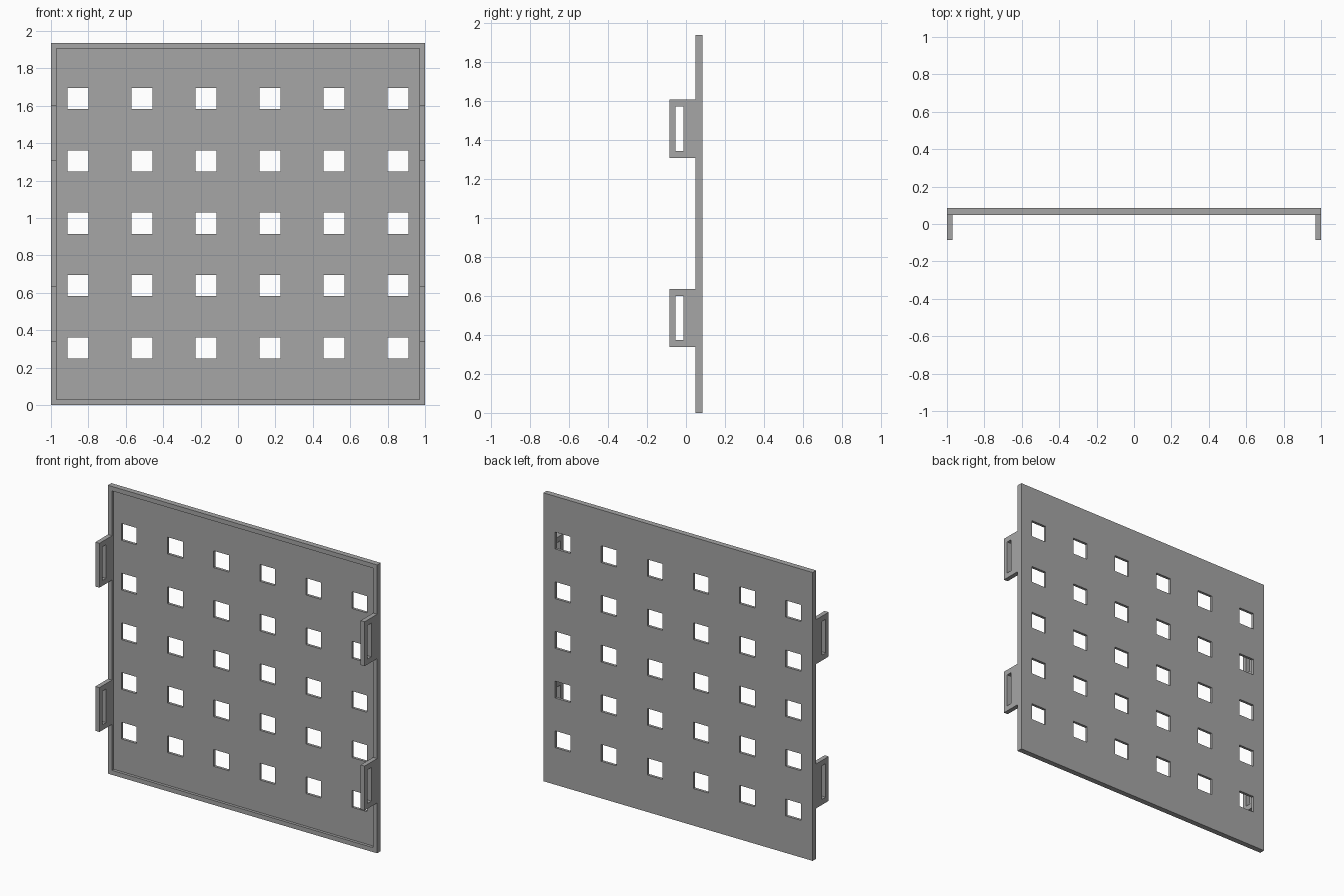
import bpy
import bmesh
from mathutils import Matrix, Vector

if "Cube" in bpy.data.objects:
    bpy.data.objects.remove(bpy.data.objects["Cube"], do_unlink=True)

W, H = 1.0, 1.936            # half width, height
FRONT, BACK = 0.048, 0.085   # rim depth range
SHEET = 0.067                # front of the thin sheet
RIM = 0.03

grey = bpy.data.materials.new("plain_grey")
grey.use_nodes = True
colour = (0.38, 0.38, 0.38, 1)
grey.diffuse_color = colour
grey.node_tree.nodes["Principled BSDF"].inputs["Base Color"].default_value = colour


def boxes(name, ranges):
    """One object made of boxes, each given by its low and high corner."""
    bm = bmesh.new()
    for low, high in ranges:
        low, high = Vector(low), Vector(high)
        place = Matrix.Translation((low + high) / 2) @ Matrix.Diagonal((high - low).to_4d())
        bmesh.ops.create_cube(bm, size=1, matrix=place)
    mesh = bpy.data.meshes.new(name)
    bm.to_mesh(mesh)
    bm.free()
    mesh.materials.append(grey)
    ob = bpy.data.objects.new(name, mesh)
    bpy.context.collection.objects.link(ob)
    return ob


def cut(target, ranges):
    """Cut boxes out of the target and discard the cutter."""
    cutter = boxes("cutter", ranges)
    cutter.hide_render = True
    mod = target.modifiers.new("cut", "BOOLEAN")
    mod.operation, mod.solver, mod.object = "DIFFERENCE", "EXACT", cutter
    bpy.context.view_layer.objects.active = target
    bpy.ops.object.modifier_apply(modifier=mod.name)
    bpy.data.objects.remove(cutter, do_unlink=True)


# Panel with a raised rim around the recessed front
panel = boxes("panel", [((-W, FRONT, 0), (W, BACK, H))])
cut(panel, [((-W + RIM, -1, RIM), (W - RIM, SHEET, H - RIM))])

# Regular grid of square holes
half = 0.0565
holes = []
for col in range(6):
    for row in range(5):
        x = (col - 2.5) * 0.3425
        z = 0.972 + (row - 2) * 0.3335
        holes.append(((x - half, 0, z - half), (x + half, 1, z + half)))
cut(panel, holes)

# Slotted tabs on both side edges
for side, sign in (("left", 1), ("right", -1)):
    inner, outer = sorted((sign * (W - RIM), sign * W))
    for level, z in (("lower", 0.338), ("upper", 1.307)):
        tab = boxes(f"{side}_{level}_tab", [((inner, -BACK, z), (outer, FRONT, z + 0.298))])
        cut(tab, [((inner - 1, -0.054, z + 0.036), (outer + 1, -0.014, z + 0.262))])
